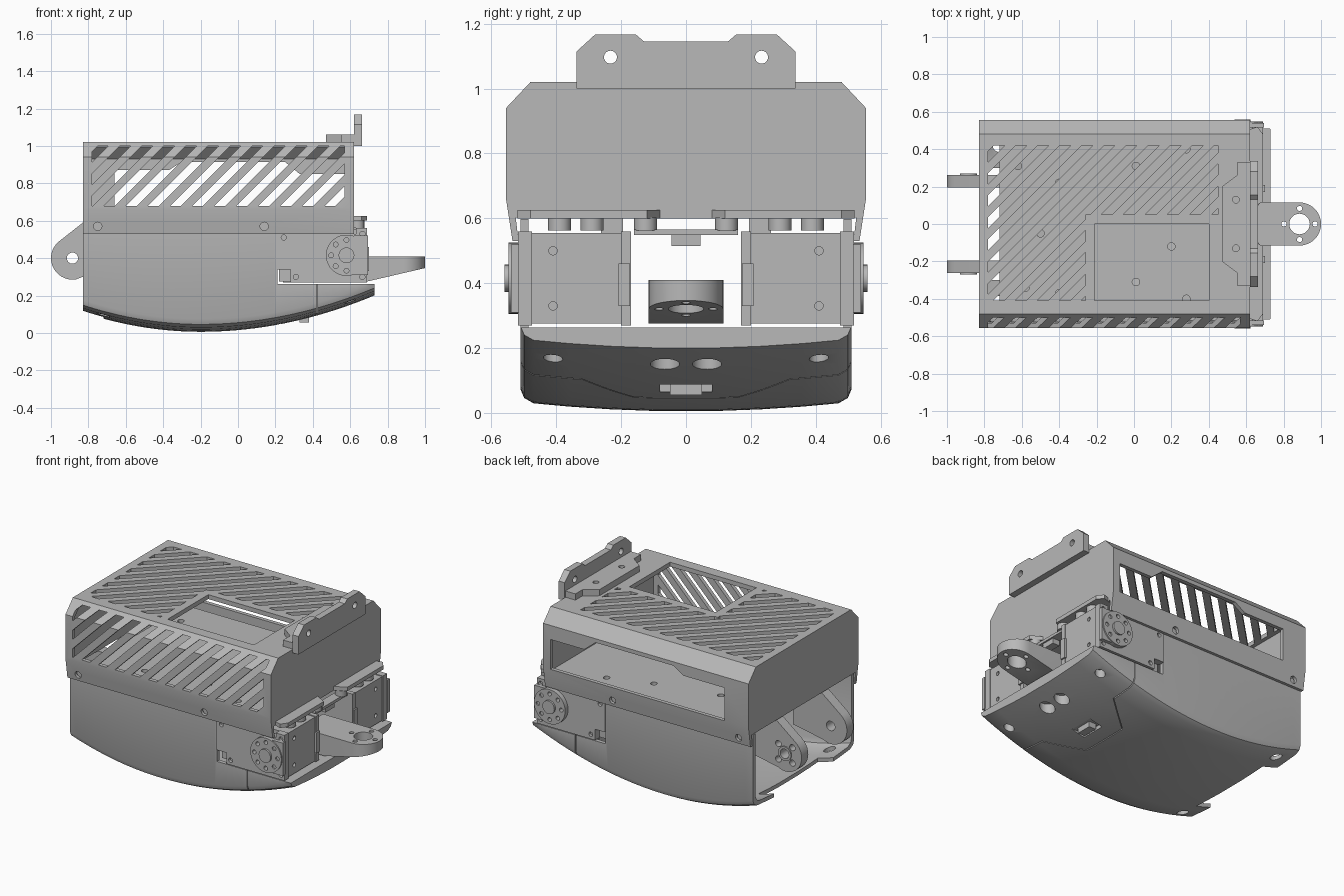
import bpy, bmesh, math
from math import cos, sin, pi, radians

cube = bpy.data.objects.get("Cube")
if cube:
    bpy.data.objects.remove(cube)

gray = bpy.data.materials.new("plain gray")
gray.use_nodes = True
COLOR = (0.48, 0.48, 0.48, 1)
gray.diffuse_color = COLOR
gray.node_tree.nodes["Principled BSDF"].inputs["Base Color"].default_value = COLOR


def finish(name, bm):
    bmesh.ops.recalc_face_normals(bm, faces=bm.faces)
    mesh = bpy.data.meshes.new(name)
    bm.to_mesh(mesh)
    bm.free()
    mesh.materials.append(gray)
    ob = bpy.data.objects.new(name, mesh)
    bpy.context.collection.objects.link(ob)
    return ob


def loft(name, sections):
    """Skin a row of equal closed 3D rings and cap the ends."""
    bm = bmesh.new()
    rings = [[bm.verts.new(p) for p in s] for s in sections]
    for a, b in zip(rings, rings[1:]):
        for i in range(len(a)):
            j = (i + 1) % len(a)
            bm.faces.new((a[i], a[j], b[j], b[i]))
    bm.faces.new(rings[0])
    bm.faces.new(rings[-1])
    return finish(name, bm)


def prisms(name, polys, axis, lo, hi):
    """Extrude flat outlines along one axis."""
    bm = bmesh.new()
    for poly in polys:
        ends = []
        for d in (lo, hi):
            ring = []
            for p in poly:
                co = list(p)
                co.insert(axis, d)
                ring.append(bm.verts.new(co))
            ends.append(ring)
        a, b = ends
        for i in range(len(a)):
            j = (i + 1) % len(a)
            bm.faces.new((a[i], a[j], b[j], b[i]))
        bm.faces.new(a)
        bm.faces.new(b)
    return finish(name, bm)


def rect(a, b, c, d):
    return [(a, c), (b, c), (b, d), (a, d)]


def box(name, x0, x1, y0, y1, z0, z1):
    return prisms(name, [rect(x0, x1, y0, y1)], 2, z0, z1)


def circle(cx, cy, r, n=28):
    return [(cx + r * cos(2 * pi * i / n), cy + r * sin(2 * pi * i / n)) for i in range(n)]


def bolt_ring(cx, cy, ring, r, count, start=0):
    return [circle(cx + ring * cos(start + 2 * pi * i / count),
                   cy + ring * sin(start + 2 * pi * i / count), r, 14) for i in range(count)]


def cut(ob, *cutters):
    for c in cutters:
        m = ob.modifiers.new("cut", 'BOOLEAN')
        m.object, m.operation, m.solver = c, 'DIFFERENCE', 'EXACT'
    dg = bpy.context.evaluated_depsgraph_get()
    mesh = bpy.data.meshes.new_from_object(ob.evaluated_get(dg))
    ob.modifiers.clear()
    ob.data = mesh
    for c in cutters:
        bpy.data.objects.remove(c)


def clip(poly, f):
    out = []
    for p, q in zip(poly, poly[1:] + poly[:1]):
        fp, fq = f(p), f(q)
        if fp >= 0:
            out.append(p)
        if fp * fq < 0:
            t = fp / (fp - fq)
            out.append((p[0] + t * (q[0] - p[0]), p[1] + t * (q[1] - p[1])))
    return out


def slots(region, phase, pitch=0.118, width=0.058):
    """Diagonal stripes trimmed to a rectangle."""
    polys = []
    for k in range(-25, 25):
        c = phase + k * pitch
        s = clip(region, lambda p: p[0] - p[1] - c)
        s = clip(s, lambda p: c + width - p[0] + p[1]) if s else s
        if len(s) > 2:
            polys.append(s)
    return polys


def mirrored(pts):
    return pts + [(-y, z) for y, z in reversed(pts)]


# Upper cover: chamfered hood with end plates
outer = mirrored([(-0.535, 0.53), (-0.555, 0.66), (-0.555, 0.94), (-0.48, 1.02)])
inner = mirrored([(-0.53, 0.6), (-0.53, 0.93), (-0.47, 0.992)])
skirt = mirrored([(-0.513, 0.5), (-0.525, 0.602)])
window = [(-0.66, 0.66), (0.57, 0.66), (0.57, 0.85), (0.33, 0.85),
          (0.25, 0.915), (-0.3, 0.915), (-0.37, 0.87), (-0.66, 0.87)]
cover = prisms("cover", [outer], 0, -0.83, 0.62)
cut(cover, prisms("cavity", [inner], 0, -0.805, 0.6), prisms("skirt", [skirt], 0, -1, 0.8))
cut(cover,
    prisms("side_slots", slots(rect(-0.78, 0.57, 0.68, 1.0), 0.02), 1, -0.7, -0.468),
    prisms("top_slots", slots(rect(-0.78, 0.45, 0.05, 0.42), 0.01), 2, 0.95, 1.1),
    prisms("rear_slots", slots(rect(-0.78, -0.26, -0.41, 0.051), 0.01), 2, 0.95, 1.1),
    box("hatch", -0.21, 0.4, -0.41, 0.0, 0.95, 1.1),
    prisms("window", [window], 1, 0.45, 0.7),
    prisms("screws", [circle(-0.75, 0.57, 0.022), circle(0.14, 0.57, 0.022)], 1, -0.7, 0.7))


# Lower hull: curved belly, hollow, open at the rear
def belly(x, y):
    return 0.005 + (0.225 if x > -0.2 else 0.26) * (x + 0.2) ** 2 + 0.03 * (y / 0.52) ** 2


def hull_section(x, t, top):
    w = 0.511 - t
    half = [(-w, top), (-w, belly(x, w) + t + 0.04), (-w + 0.012, belly(x, w) + t + 0.012)]
    half += [(y * w, belly(x, y * w) + t) for y in (-0.92, -0.7, -0.45, -0.2)]
    return [(x, y, z) for y, z in mirrored(half)]


def hull_loft(name, x0, x1, t, top, n=32):
    return loft(name, [hull_section(x0 + (x1 - x0) * i / n, t, top) for i in range(n + 1)])


hull = hull_loft("hull", -0.83, 0.73, 0, 0.598)
cut(hull, hull_loft("hollow", -1.0, 0.4, 0.025, 0.8),
    box("shoulder_space", 0.21, 1, -1, 1, 0.263, 1),
    box("rear_notch", -1.1, -0.72, -0.3, 0.3, -0.2, 0.5))
# Seam between chest piece and belly, drawn as a narrow groove
seam = [(0.42, -0.6), (0.42, -0.32), (0.22, -0.16), (0.22, 0.16), (0.42, 0.32), (0.42, 0.6)]
groove = seam + [(x + 0.006, y) for x, y in reversed(seam)]
cut(hull, prisms("groove", [groove], 2, -0.1, 0.5),
    prisms("eyes", [circle(0.6, s * 0.065, 0.045) for s in (-1, 1)], 2, -0.1, 0.2),
    prisms("chest_screws", [circle(0.6, s * 0.41, 0.03) for s in (-1, 1)], 2, -0.1, 0.21),
    prisms("rear_screws", [circle(-0.72, s * 0.42, 0.035) for s in (-1, 1)], 2, -0.1, 0.3),
    box("port", 0.31, 0.4, -0.08, 0.08, -0.1, 0.09))
box("port_button", 0.33, 0.38, -0.05, 0.05, 0.055, 0.1)

# Inner deck
deck = prisms("deck", [[(-0.72, -0.5), (0.6, -0.5), (0.66, -0.52), (0.69, -0.48), (0.69, -0.12),
                        (0.62, -0.08), (0.62, 0.08), (0.69, 0.12), (0.69, 0.48), (0.66, 0.52),
                        (0.6, 0.5), (-0.72, 0.5)]], 2, 0.6, 0.625)
spots = [(0.01, 0.31), (0.2, -0.12), (0.01, -0.31), (0.28, -0.4), (-0.4, -0.37), (-0.58, -0.34),
         (-0.62, 0.31), (-0.4, 0.22), (-0.5, -0.05), (0.28, 0.4)]
cut(deck, prisms("deck_holes", [circle(x, y, 0.02, 16) for x, y in spots], 2, 0.5, 0.7))
box("deck_bridge", 0.6, 0.66, -0.16, 0.16, 0.548, 0.566)
box("bridge_tab", 0.6, 0.65, -0.045, 0.045, 0.515, 0.55)
prisms("deck_spacers", [circle(0.64, s * y, 0.035) for s in (-1, 1) for y in (0.125, 0.29, 0.39)],
       2, 0.562, 0.602)

# Shoulder servos, one on each side
for s, side in ((-1, "right"), (1, "left")):
    def ybox(name, x0, x1, y0, y1, z0, z1):
        return box(side + name, x0, x1, min(s * y0, s * y1), max(s * y0, s * y1), z0, z1)

    def ydisc(name, polys, y0, y1):
        return prisms(side + name, polys, 1, min(s * y0, s * y1), max(s * y0, s * y1))

    body = ybox("_servo_body", 0.22, 0.685, 0.2, 0.475, 0.275, 0.555)
    cut(body, prisms("servo_holes", [circle(s * 0.41, z, 0.013, 14) for z in (0.33, 0.5)],
                     0, 0.66, 0.8))
    ybox("_servo_inner_cap", 0.24, 0.69, 0.17, 0.2, 0.27, 0.56)
    ybox("_servo_inner_block", 0.6, 0.7, 0.172, 0.208, 0.33, 0.46)
    cap = ydisc("_servo_outer_cap", [[(0.21, 0.34), (0.28, 0.34), (0.28, 0.27), (0.69, 0.27),
                (0.69, 0.56), (0.63, 0.56), (0.63, 0.53), (0.21, 0.53)]], 0.475, 0.518)
    cut(cap, ydisc("cap_holes", [circle(x, z, 0.014, 14) for x, z in
                   ((0.245, 0.51), (0.31, 0.3), (0.665, 0.53), (0.665, 0.3))], 0.5, 0.6))
    ybox("_servo_side_plate", 0.62, 0.695, 0.515, 0.54, 0.31, 0.52)
    horn = ydisc("_servo_horn", [circle(0.58, 0.415, 0.11, 40)], 0.515, 0.548)
    cut(horn, ydisc("horn_holes", bolt_ring(0.58, 0.415, 0.082, 0.013, 8), 0.5, 0.6))
    ydisc("_horn_hub", [circle(0.58, 0.415, 0.042)], 0.53, 0.56)

    # Rear hinge arm
    arc = [(-0.885 + 0.115 * cos(radians(a)), 0.4 + 0.115 * sin(radians(a)))
           for a in range(130, 281, 10)]
    arm = ydisc("_hinge_arm", [arc + [(-0.83, 0.3), (-0.62, 0.34), (-0.62, 0.601), (-0.815, 0.601)]],
                0.195, 0.262)
    holes = [circle(-0.885, 0.4, 0.03)]
    if s > 0:
        holes += bolt_ring(-0.885, 0.4, 0.07, 0.02, 4, pi / 4)
    cut(arm, ydisc("arm_holes", holes, 0.1, 0.4))
    ring = ydisc("_hinge_ring", [circle(-0.885, 0.4, 0.045)], 0.255, 0.27)
    cut(ring, ydisc("ring_hole", [circle(-0.885, 0.4, 0.03)], 0.1, 0.4))

# Neck tongue: rounded end, tapering underside
tongue = prisms("neck_tongue", [[(0.52, -0.115)] + [(0.885 + 0.115 * cos(radians(a)),
                0.115 * sin(radians(a))) for a in range(-90, 91, 9)] + [(0.52, 0.115)]], 2, 0.2, 0.41)
cut(tongue, prisms("taper", [[(0.4, 0.1), (1.1, 0.1), (1.1, 0.37), (0.69, 0.275), (0.4, 0.275)]],
                   1, -0.3, 0.3),
    prisms("tongue_holes", [circle(0.885, 0, 0.055)] + bolt_ring(0.885, 0, 0.083, 0.014, 4), 2, 0, 0.6))

# Top bracket: base plate and upright
base = prisms("bracket_base", [[(0.63, -0.33), (0.55, -0.33), (0.55, -0.26), (0.47, -0.2),
              (0.47, 0.2), (0.55, 0.26), (0.55, 0.33), (0.63, 0.33)]], 2, 1.018, 1.06)
cut(base, prisms("base_holes", [circle(0.545, s * 0.13, 0.018) for s in (-1, 1)], 2, 0.9, 1.2))
upright = prisms("bracket_upright", [mirrored([(-0.337, 1.0), (-0.337, 1.115), (-0.28, 1.167),
                 (-0.155, 1.167), (-0.13, 1.146)])], 0, 0.621, 0.663)
cut(upright, prisms("upright_holes", [circle(s * 0.233, 1.097, 0.02) for s in (-1, 1)], 0, 0.5, 0.8))

# Smooth curved faces, keep the edges crisp
bpy.ops.object.select_all(action='DESELECT')
for ob in bpy.context.scene.objects:
    if ob.type == 'MESH':
        ob.select_set(True)
        bpy.context.view_layer.objects.active = ob
bpy.ops.object.shade_smooth_by_angle(angle=radians(30))
